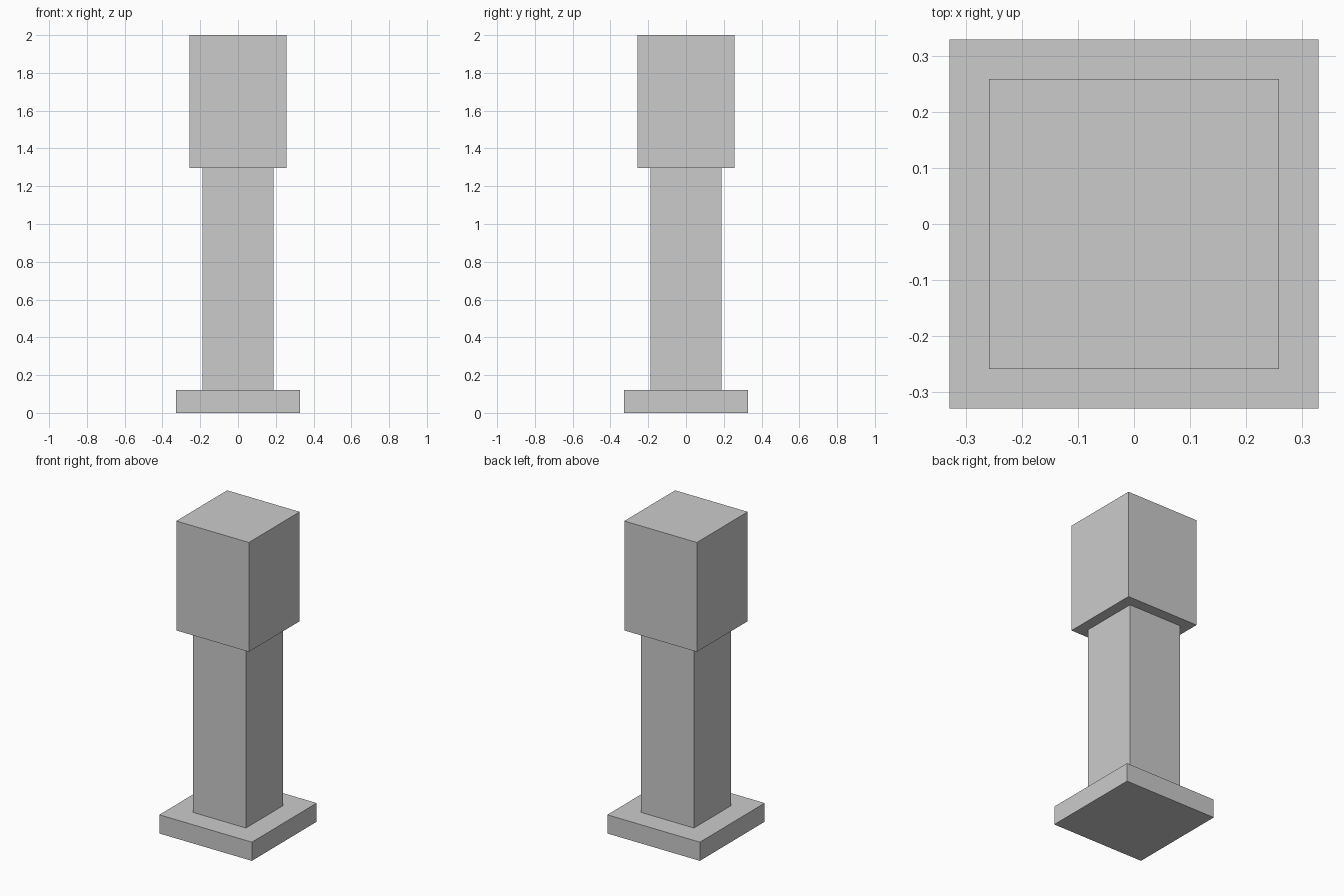
import bpy

# Remove the default object
default = bpy.data.objects.get("Cube")
if default:
    bpy.data.objects.remove(default, do_unlink=True)

# Single flat grey
GREY = (0.6, 0.6, 0.6, 1.0)
stone = bpy.data.materials.new("stone_grey")
stone.use_nodes = True
stone.diffuse_color = GREY
bsdf = next(n for n in stone.node_tree.nodes if n.type == "BSDF_PRINCIPLED")
bsdf.inputs["Base Color"].default_value = GREY


def square_block(name, width, bottom, top):
    """Square block centred on the vertical axis."""
    bpy.ops.mesh.primitive_cube_add(size=1, location=(0, 0, (bottom + top) / 2))
    block = bpy.context.object
    block.name = name
    block.scale = (width, width, top - bottom)
    bpy.ops.object.transform_apply(location=False, rotation=False, scale=True)
    block.data.materials.append(stone)
    return block


# Foot plate, shaft and head, stacked
square_block("base_plate", 0.658, 0.0, 0.12)
square_block("column_shaft", 0.378, 0.12, 1.297)
square_block("head_block", 0.516, 1.297, 2.0)
